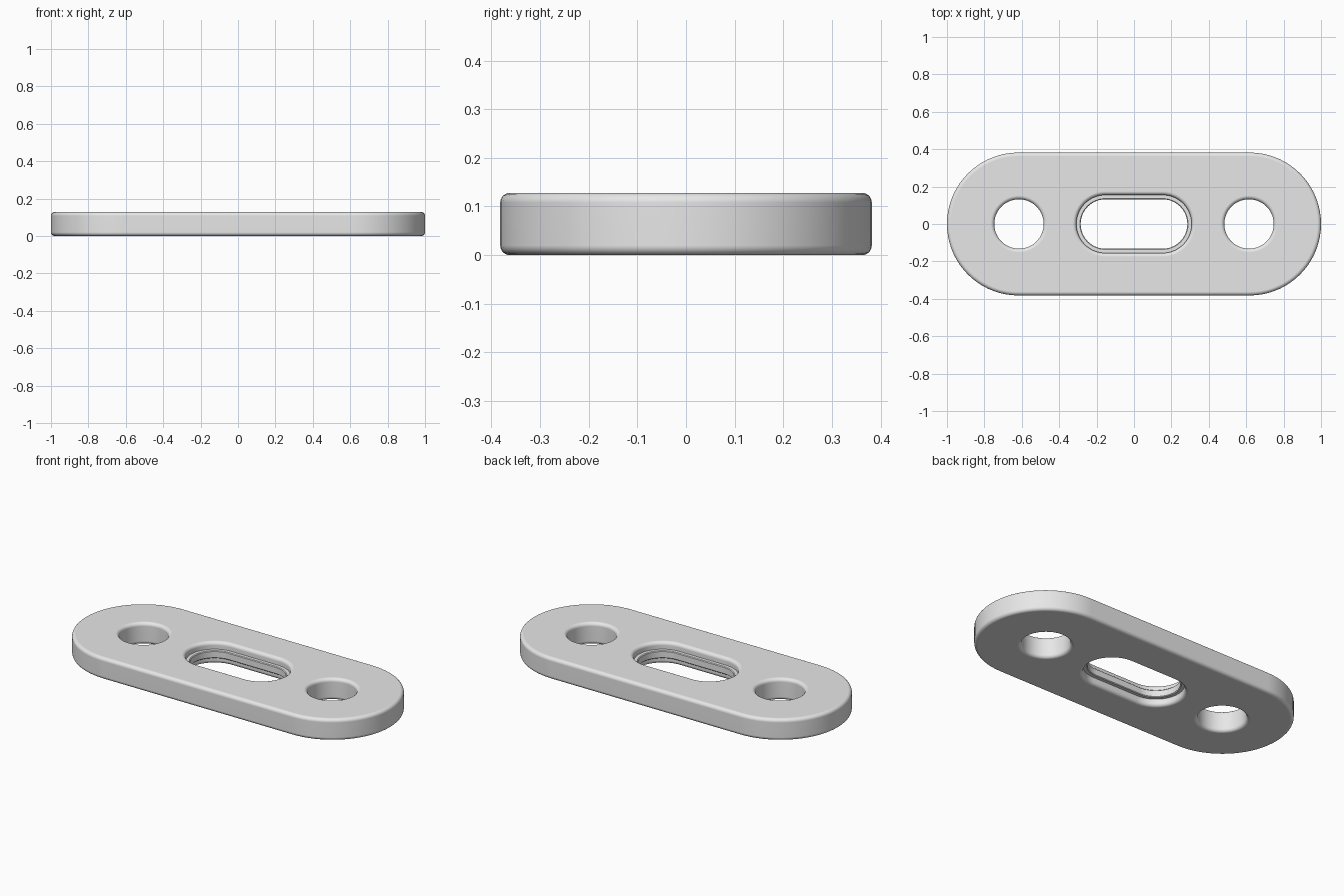
import bpy
import bmesh
from math import sin, cos, pi, radians

if "Cube" in bpy.data.objects:
    bpy.data.objects.remove(bpy.data.objects["Cube"], do_unlink=True)

HEIGHT = 0.128
FILLET = 0.02
STEPS = 6

grey = bpy.data.materials.new("plain_grey")
grey.use_nodes = True
colour = (0.8, 0.8, 0.8, 1)
grey.diffuse_color = colour
grey.node_tree.nodes["Principled BSDF"].inputs["Base Color"].default_value = colour


def stadium(half, radius, z, x=0, arc=36):
    """Rounded-end outline; half is the distance from middle to arc centre."""
    points = []
    for side in (1, -1):
        for i in range(arc + 1):
            a = -pi / 2 + pi * i / arc
            points.append((x + side * (half + radius * cos(a)), side * radius * sin(a), z))
    return points


def loft(name, half, profile, x=0):
    """Closed solid through stadium rings given as (radius, z) from the bottom up."""
    bm = bmesh.new()
    rings = [[bm.verts.new(p) for p in stadium(half, r, z, x)] for r, z in profile]
    n = len(rings[0])
    for low, high in zip(rings, rings[1:]):
        for i in range(n):
            j = (i + 1) % n
            bm.faces.new((low[i], low[j], high[j], high[i]))
    bm.faces.new(rings[0][::-1])
    bm.faces.new(rings[-1])
    bmesh.ops.remove_doubles(bm, verts=bm.verts, dist=1e-5)
    bmesh.ops.recalc_face_normals(bm, faces=bm.faces)
    mesh = bpy.data.meshes.new(name)
    bm.to_mesh(mesh)
    bm.free()
    mesh.materials.append(grey)
    obj = bpy.data.objects.new(name, mesh)
    bpy.context.collection.objects.link(obj)
    return obj


def mirrored(lower):
    """Complete a profile with its reflection about mid thickness."""
    return lower + [(r, HEIGHT - z) for r, z in reversed(lower)]


def rounded_rim(radius, f, sign):
    """Quarter round from the bottom face to a wall; sign +1 flares a hole."""
    angles = [pi / 2 * i / STEPS for i in range(STEPS + 1)]
    return [(radius + sign * f * (1 - sin(a)), f * (1 - cos(a))) for a in angles]


def hole_profile(radius, extra=()):
    rim = rounded_rim(radius, FILLET, 1)
    return mirrored([(radius + FILLET, -0.05)] + rim + list(extra))


# Plate body with rounded rims
plate = loft("link_plate", 0.618, mirrored(rounded_rim(0.382, FILLET, -1)))

# Round end holes and the central slot with its inner rib
cutters = [loft("hole_cutter", 0, hole_profile(0.132), x) for x in (-0.615, 0.615)]
rib = [(0.155, 0.042), (0.136, 0.042), (0.132, 0.046)]
cutters.append(loft("slot_cutter", 0.153, hole_profile(0.155, rib)))

bpy.ops.object.select_all(action="DESELECT")
plate.select_set(True)
bpy.context.view_layer.objects.active = plate
for cutter in cutters:
    cutter.hide_render = True
    cut = plate.modifiers.new("cut", "BOOLEAN")
    cut.operation = "DIFFERENCE"
    cut.solver = "EXACT"
    cut.object = cutter
    bpy.ops.object.modifier_apply(modifier=cut.name)
    bpy.data.objects.remove(cutter, do_unlink=True)

# Smooth walls, flat faces
bpy.ops.object.shade_smooth_by_angle(angle=radians(30))
weighted = plate.modifiers.new("flat_faces", "WEIGHTED_NORMAL")
weighted.keep_sharp = True
